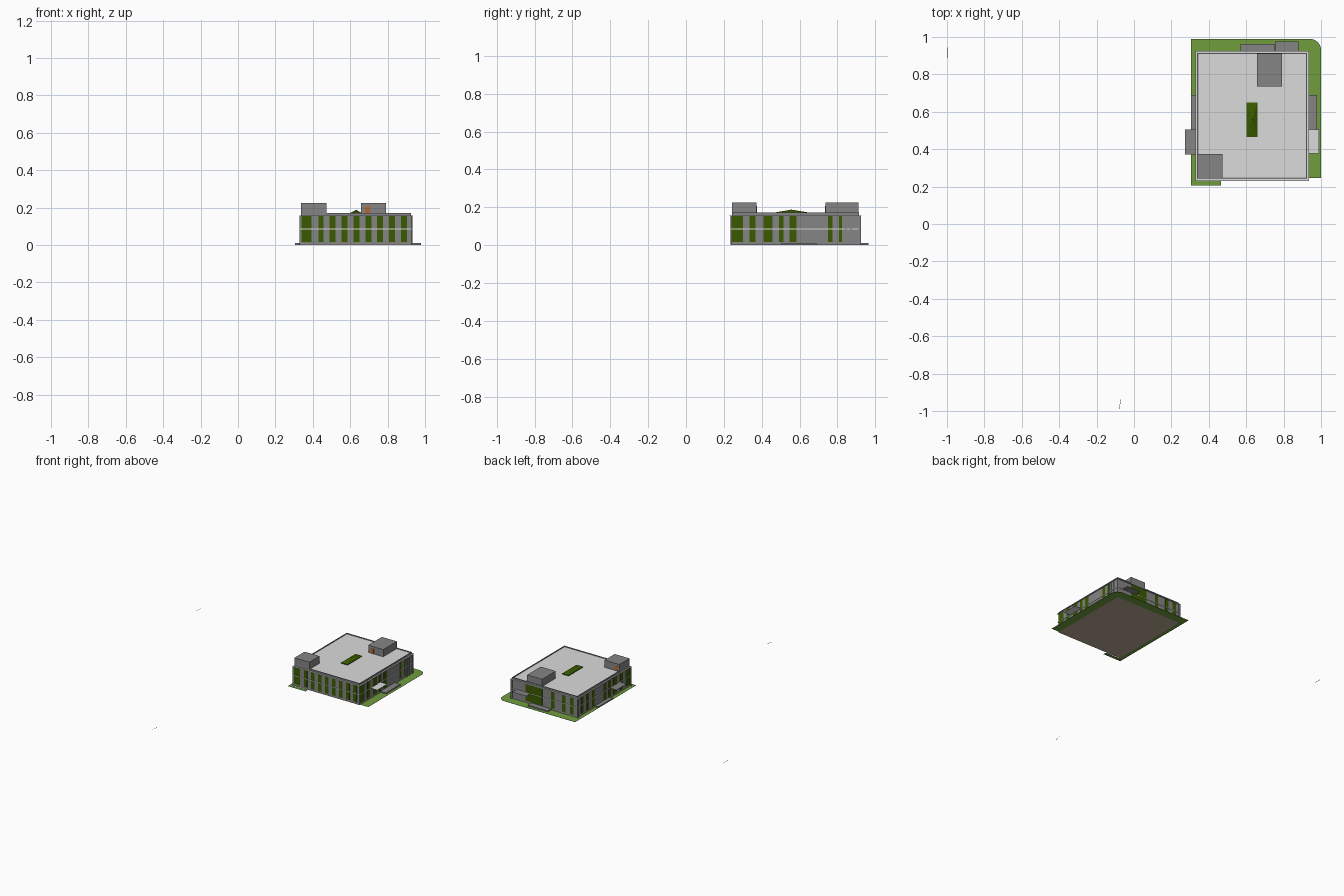
import bpy, bmesh, math

if "Cube" in bpy.data.objects:
    bpy.data.objects.remove(bpy.data.objects["Cube"])


def mat(name, rgb):
    m = bpy.data.materials.new(name)
    m.diffuse_color = (*rgb, 1)
    m.use_nodes = True
    m.node_tree.nodes["Principled BSDF"].inputs["Base Color"].default_value = m.diffuse_color
    return m


GREY = mat("wall_grey", (0.235, 0.235, 0.235))
LIGHT = mat("light_grey", (0.71, 0.71, 0.71))
GLASS = mat("green_glass", (0.042, 0.105, 0.0))
GRASS = mat("grass_green", (0.16, 0.34, 0.048))
DOOR = mat("door_orange", (0.5, 0.13, 0.03))
SOIL = mat("floor_brown", (0.5, 0.40, 0.30))


def finish(name, bm, m):
    bmesh.ops.recalc_face_normals(bm, faces=bm.faces)
    me = bpy.data.meshes.new(name)
    bm.to_mesh(me)
    bm.free()
    me.materials.append(m)
    ob = bpy.data.objects.new(name, me)
    bpy.context.collection.objects.link(ob)
    return ob


def add_box(bm, x0, x1, y0, y1, z0, z1):
    vs = bmesh.ops.create_cube(bm, size=1)["verts"]
    for v in vs:
        v.co = ((x0 + x1) / 2 + v.co.x * (x1 - x0),
                (y0 + y1) / 2 + v.co.y * (y1 - y0),
                (z0 + z1) / 2 + v.co.z * (z1 - z0))


def boxes(name, m, *dims):
    bm = bmesh.new()
    for d in dims:
        add_box(bm, *d)
    return finish(name, bm, m)


def prism(name, m, pts, z0, z1):
    bm = bmesh.new()
    f = bm.faces.new([bm.verts.new((x, y, z0)) for x, y in pts])
    r = bmesh.ops.extrude_face_region(bm, geom=[f])
    for v in r["geom"]:
        if isinstance(v, bmesh.types.BMVert):
            v.co.z = z1
    return finish(name, bm, m)


def ring(name, m, x0, x1, y0, y1, z0, z1, t):
    # four strips round a rectangle
    return boxes(name, m, (x0, x1, y0, y0 + t, z0, z1), (x0, x1, y1 - t, y1, z0, z1),
                 (x0, x0 + t, y0 + t, y1 - t, z0, z1), (x1 - t, x1, y0 + t, y1 - t, z0, z1))


# main body, floor, parapet and roof
X0, X1, Y0, Y1 = 0.335, 0.928, 0.238, 0.918
boxes("floor", SOIL, (X0, X1, Y0, Y1, 0, 0.004))
boxes("building_walls", GREY, (X0, X1, Y0, Y1, 0.004, 0.156))
ring("parapet", GREY, 0.338, 0.925, 0.243, 0.915, 0.156, 0.172, 0.006)
boxes("roof", LIGHT, (0.342, 0.921, 0.247, 0.911, 0.156, 0.166))
ring("cornice", LIGHT, 0.328, 0.936, 0.231, 0.926, 0.155, 0.158, 0.012)
ring("mid_ledge", LIGHT, 0.331, 0.932, 0.234, 0.922, 0.083, 0.087, 0.006)

# windows on each side, two storeys split by the ledge
front = [(0.34, 0.393), (0.43, 0.457)] + [(0.49 + 0.0635 * i, 0.522 + 0.0635 * i) for i in range(7)]
right = [(0.243, 0.30), (0.336, 0.368), (0.41, 0.458), (0.49, 0.516), (0.548, 0.585),
         (0.749, 0.775), (0.807, 0.823)]
left = [(0.243, 0.30), (0.336, 0.368), (0.41, 0.458), (0.49, 0.516), (0.548, 0.585),
        (0.70, 0.73), (0.77, 0.80), (0.84, 0.87)]
back = [(0.37, 0.40), (0.44, 0.47), (0.54, 0.57), (0.65, 0.80)]
ZA, ZB, T = 0.016, 0.155, 0.002
boxes("front_windows", GLASS, *[(a, b, Y0 - T, Y0, ZA, ZB) for a, b in front])
boxes("back_windows", GLASS, *[(a, b, Y1, Y1 + T, ZA, ZB) for a, b in back])
boxes("right_windows", GLASS, *[(X1, X1 + T, a, b, ZA, ZB) for a, b in right])
boxes("left_windows", GLASS, *[(X0 - T, X0, a, b, ZA, ZB) for a, b in left])
boxes("corner_columns", GREY, (0.92, 0.934, 0.84, 0.848, 0, 0.156), (0.92, 0.934, 0.87, 0.878, 0, 0.156),
      (0.92, 0.934, 0.91, 0.924, 0, 0.156), (0.328, 0.34, 0.91, 0.924, 0, 0.156),
      (0.328, 0.334, 0.234, 0.241, 0, 0.156))

# roof houses with doors
boxes("front_roof_house", GREY, (0.338, 0.472, 0.243, 0.373, 0.16, 0.225))
boxes("back_roof_house", GREY, (0.657, 0.792, 0.736, 0.911, 0.16, 0.225))
boxes("roof_doors", DOOR, (0.68, 0.707, 0.7345, 0.736, 0.166, 0.206),
      (0.35, 0.377, 0.373, 0.3745, 0.166, 0.206))

# hipped skylight
bm = bmesh.new()
base = [bm.verts.new((x, y, 0.166)) for x, y in ((0.602, 0.465), (0.66, 0.465), (0.66, 0.65), (0.602, 0.65))]
rim = [bm.verts.new((v.co.x, v.co.y, 0.172)) for v in base]
tip = bm.verts.new((0.631, 0.557, 0.188))
for i in range(4):
    j = (i + 1) % 4
    bm.faces.new((base[i], base[j], rim[j], rim[i]))
    bm.faces.new((rim[i], rim[j], tip))
bm.faces.new(base[::-1])
finish("skylight", bm, GLASS)

# lawn with one rounded corner, wrapped round three sides
r = 0.06
arc = [(1 - r + r * math.cos(a), 0.99 - r + r * math.sin(a)) for a in [math.pi / 2 * i / 8 for i in range(9)]]
prism("lawn", GRASS, [(X1, 0.247), (1, 0.247)] + arc +
      [(0.305, 0.99), (0.305, 0.205), (0.465, 0.205), (0.465, 0.233), (X0, 0.233), (X0, Y1), (X1, Y1)], 0, 0.001)

# entrance steps and thin canopies
boxes("entrance_steps", GREY, (0.305, X0, 0.505, 0.69, 0.001, 0.011), (X1, 0.978, 0.505, 0.69, 0.001, 0.011),
      (0.57, 0.75, Y1, 0.963, 0.001, 0.011))
boxes("right_canopy", LIGHT, (X1, 0.99, 0.377, 0.505, 0.0845, 0.0858))
boxes("dark_canopies", GREY, (0.272, X0, 0.372, 0.505, 0.0845, 0.0855),
      (0.755, 0.88, Y1, 0.975, 0.0845, 0.0855))

# two loose kerb slivers far out on the site
prism("left_kerb", GREY, [(-1, 0.888), (-0.998, 0.888), (-0.998, 0.945), (-1, 0.945)], 0, 0.001)
prism("front_kerb", GREY, [(-0.081, -0.99), (-0.079, -0.99), (-0.068, -0.935), (-0.07, -0.935)], 0, 0.001)
